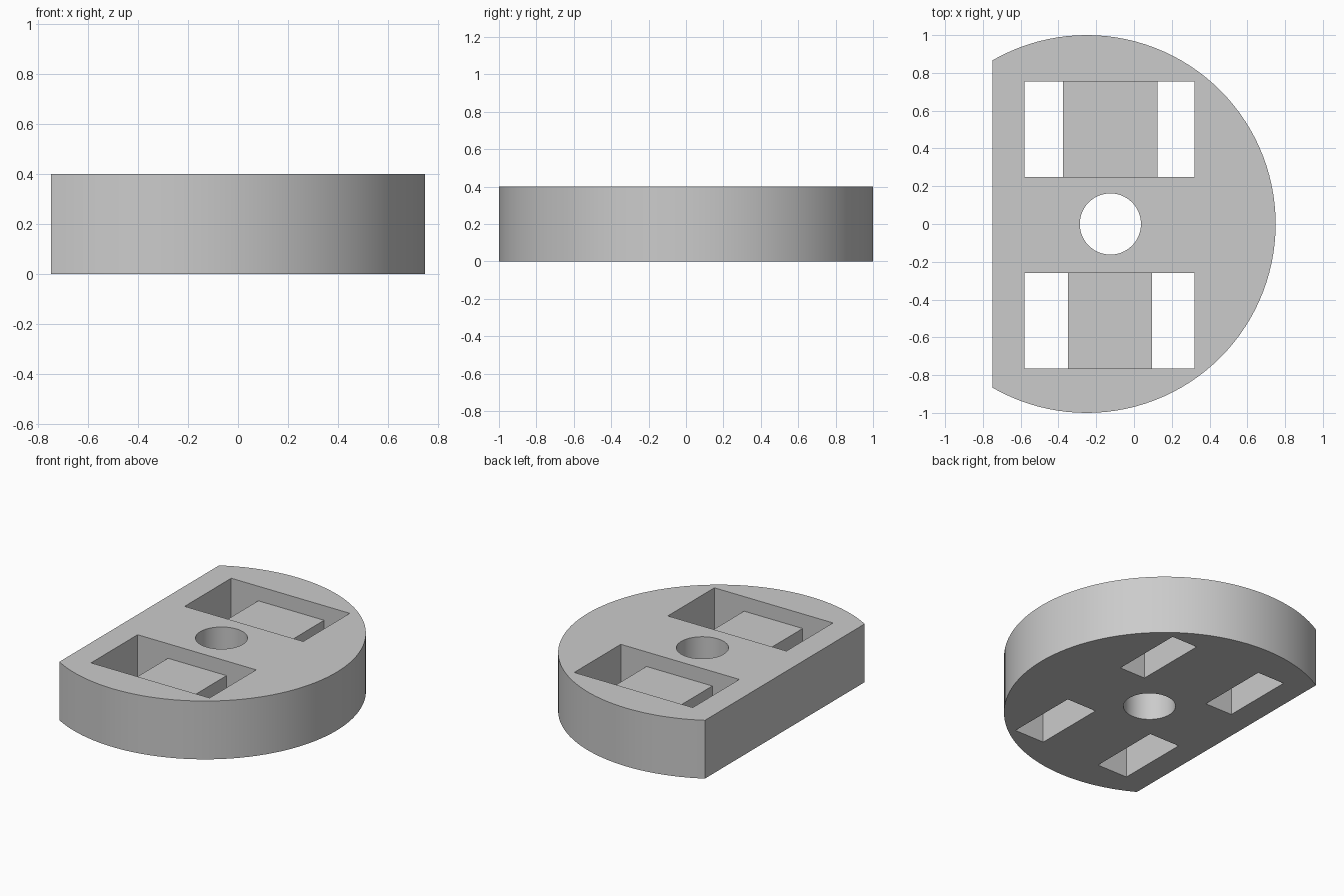
import bpy
import bmesh
from math import cos, sin, radians
from mathutils import Vector

if "Cube" in bpy.data.objects:
    bpy.data.objects.remove(bpy.data.objects["Cube"], do_unlink=True)

HEIGHT = 0.4
BRIDGE_TOP = 0.3

grey = bpy.data.materials.new("plain grey")
grey.use_nodes = True
grey.diffuse_color = (0.6, 0.6, 0.6, 1)
grey.node_tree.nodes["Principled BSDF"].inputs["Base Color"].default_value = (0.6, 0.6, 0.6, 1)


def prism(name, outline, offset):
    """Extrude a closed outline of 3D points along an offset."""
    bm = bmesh.new()
    face = bm.faces.new([bm.verts.new(p) for p in outline])
    ext = bmesh.ops.extrude_face_region(bm, geom=[face])
    moved = [v for v in ext["geom"] if isinstance(v, bmesh.types.BMVert)]
    bmesh.ops.translate(bm, verts=moved, vec=Vector(offset))
    bmesh.ops.recalc_face_normals(bm, faces=bm.faces)
    mesh = bpy.data.meshes.new(name)
    bm.to_mesh(mesh)
    bm.free()
    mesh.materials.append(grey)
    obj = bpy.data.objects.new(name, mesh)
    bpy.context.collection.objects.link(obj)
    return obj


def arc(cx, radius, start, end, steps, z):
    angles = [radians(start + (end - start) * i / steps) for i in range(steps + 1)]
    return [(cx + radius * cos(a), radius * sin(a), z) for a in angles]


def pocket_cutter(name, y0, y1, bridge_left, bridge_right):
    """Rectangular pocket that leaves a lower bridge between two through slots."""
    left, right, low, high = -0.58, 0.32, -0.1, HEIGHT + 0.1
    profile = [(left, low), (bridge_left, low), (bridge_left, BRIDGE_TOP),
               (bridge_right, BRIDGE_TOP), (bridge_right, low),
               (right, low), (right, high), (left, high)]
    return prism(name, [(x, y0, z) for x, z in profile], (0, y1 - y0, 0))


# Disc with one flat side
body = prism("flatted_disc", arc(-0.25, 1, -120, 120, 80, 0), (0, 0, HEIGHT))

# Centre bore and the two bridged pockets
cutters = [
    prism("bore_cutter", arc(-0.125, 0.162, 0, 360, 64, -0.1)[:-1], (0, 0, HEIGHT + 0.2)),
    pocket_cutter("back_pocket_cutter", 0.25, 0.755, -0.375, 0.125),
    pocket_cutter("front_pocket_cutter", -0.765, -0.26, -0.35, 0.095),
]
bpy.context.view_layer.objects.active = body
for cutter in cutters:
    cutter.hide_render = True
    mod = body.modifiers.new(cutter.name, "BOOLEAN")
    mod.operation = "DIFFERENCE"
    mod.solver = "EXACT"
    mod.object = cutter
    bpy.ops.object.modifier_apply(modifier=mod.name)
    bpy.data.objects.remove(cutter, do_unlink=True)

# Smooth the round walls, keep the rims and pocket corners sharp
body.select_set(True)
bpy.ops.object.shade_smooth_by_angle(angle=radians(30))
